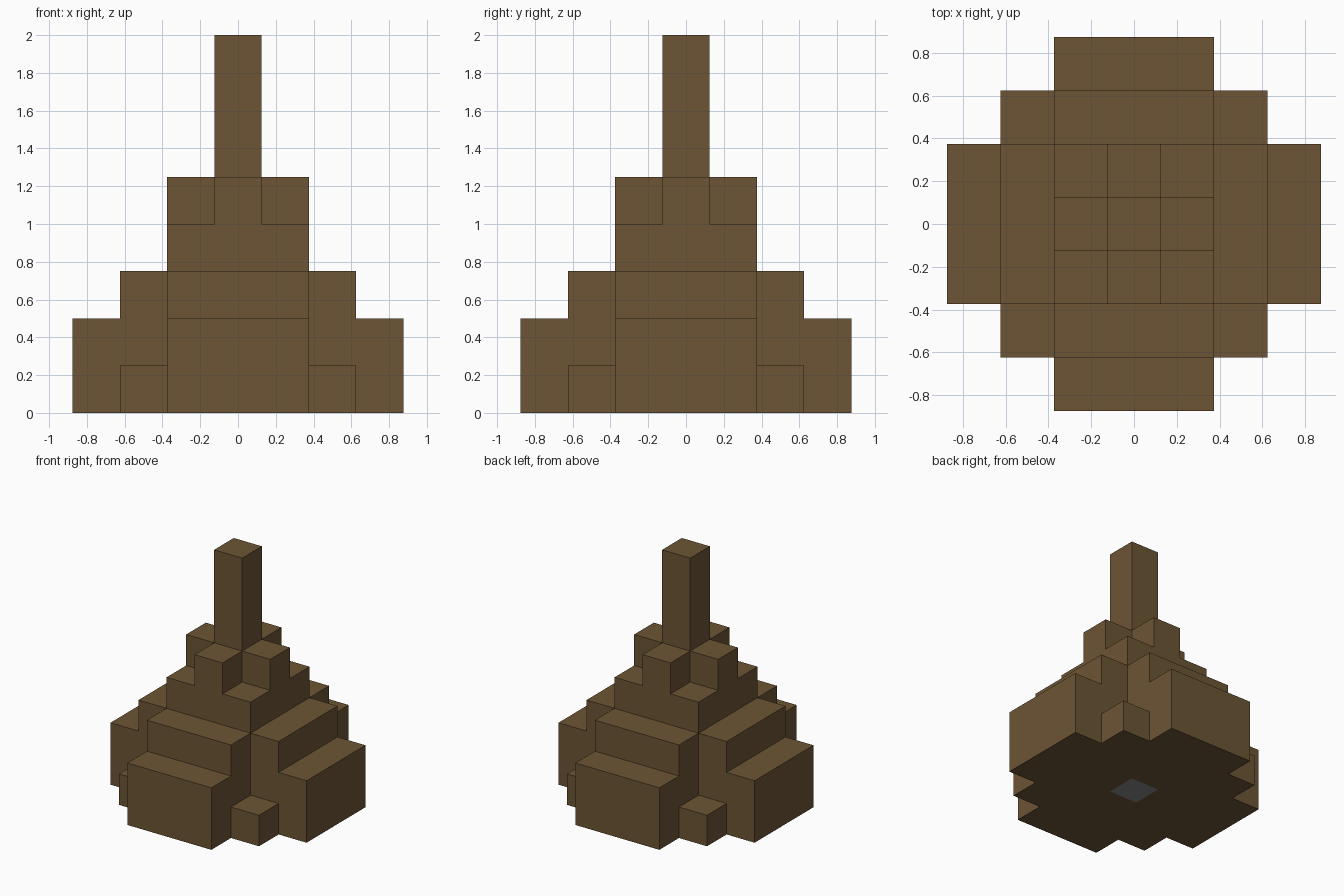
import bpy
import bmesh
from math import pi
from mathutils import Matrix, Vector

cube = bpy.data.objects.get("Cube")
if cube:
    bpy.data.objects.remove(cube, do_unlink=True)

U = 0.25  # one block


def material(name, rgb):
    mat = bpy.data.materials.new(name)
    mat.use_nodes = True
    color = (*rgb, 1.0)
    mat.diffuse_color = color
    bsdf = next(n for n in mat.node_tree.nodes if n.type == "BSDF_PRINCIPLED")
    bsdf.inputs["Base Color"].default_value = color
    return mat


brown = material("brown_earth", (0.15, 0.09, 0.035))
grey = material("grey_stone", (0.235, 0.24, 0.25))


def column(name, center, size, turns=0):
    """Box standing on the ground, in block units, turned by quarter turns."""
    bm = bmesh.new()
    bmesh.ops.create_cube(bm, size=U)
    bm.transform(Matrix.Rotation(turns * pi / 2, 4, "Z")
                 @ Matrix.Translation(Vector((*center, size[2] / 2)) * U)
                 @ Matrix.Diagonal((*size, 1)))
    mesh = bpy.data.meshes.new(name)
    bm.to_mesh(mesh)
    bm.free()
    mesh.materials.append(brown)
    obj = bpy.data.objects.new(name, mesh)
    bpy.context.collection.objects.link(obj)
    return obj


# Central spire with a grey underside
spire = column("spire", (0, 0), (1, 1, 8))
spire.data.materials.append(grey)
for face in spire.data.polygons:
    if face.normal.z < -0.5:
        face.material_index = 1

# Stepped tiers, repeated on each side: name, centre, size
tiers = [
    ("core_arm", (0, -1), (1, 1, 5)),
    ("core_corner", (1, -1), (1, 1, 4)),
    ("inner_step", (0, -2), (3, 1, 3)),
    ("outer_step", (0, -3), (3, 1, 2)),
    ("corner_block", (2, -2), (1, 1, 1)),
]
for turns, side in enumerate(("front", "left", "back", "right")):
    for name, center, size in tiers:
        column(f"{side}_{name}", center, size, turns)
